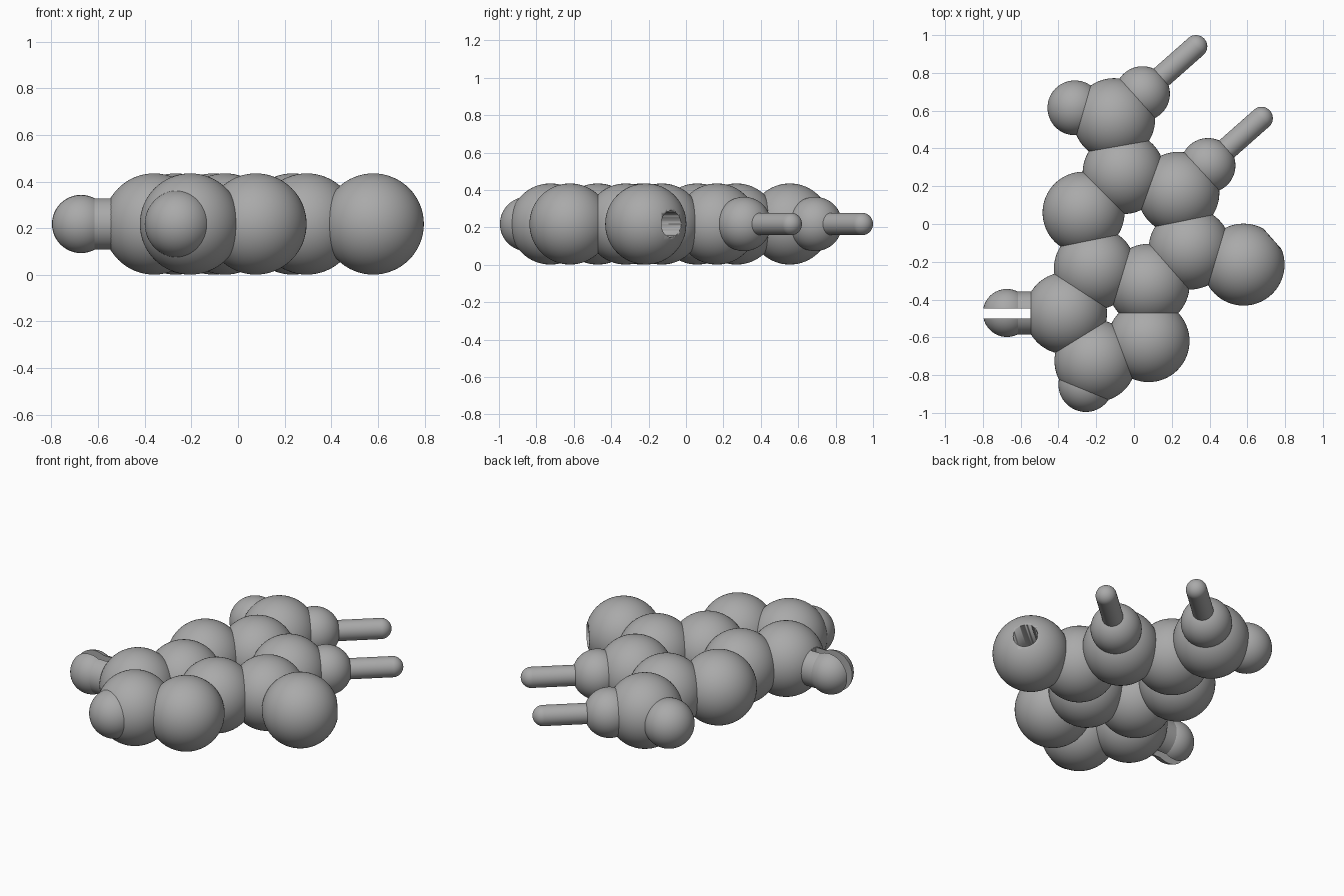
import bpy
from math import radians, pi
from mathutils import Vector

if "Cube" in bpy.data.objects:
    bpy.data.objects.remove(bpy.data.objects["Cube"], do_unlink=True)

MID = 0.218      # height of the plane holding every centre
BIG = 0.217      # large ball radius
SMALL = 0.145    # small ball radius
PEG = 0.06

grey = bpy.data.materials.new("mid grey")
grey.use_nodes = True
grey.diffuse_color = (0.4, 0.4, 0.4, 1)
grey.node_tree.nodes["Principled BSDF"].inputs["Base Color"].default_value = (0.4, 0.4, 0.4, 1)


def finish(name):
    ob = bpy.context.object
    ob.name = name
    ob.data.materials.append(grey)
    bpy.ops.object.shade_smooth_by_angle(angle=radians(35))
    return ob


def ball(name, x, y, r):
    bpy.ops.mesh.primitive_uv_sphere_add(segments=64, ring_count=32, radius=r, location=(x, y, MID))
    return finish(name)


def rod(name, start, end, r):
    a, b = Vector((*start, MID)), Vector((*end, MID))
    d = b - a
    bpy.ops.mesh.primitive_cylinder_add(vertices=48, radius=r, depth=d.length, location=(a + b) / 2,
                                        rotation=d.to_track_quat('Z', 'Y').to_euler())
    return finish(name)


def cut(targets, cutter):
    for ob in targets:
        mod = ob.modifiers.new("cut", 'BOOLEAN')
        mod.operation = 'DIFFERENCE'
        mod.solver = 'EXACT'
        mod.object = cutter
        bpy.context.view_layer.objects.active = ob
        bpy.ops.object.modifier_apply(modifier=mod.name)
    bpy.data.objects.remove(cutter, do_unlink=True)


# Large fused balls: two linked rings and two side groups
large = {
    "amine_ball": (-0.105, 0.555),
    "ring_top": (-0.055, 0.27),
    "ring_left": (-0.267, 0.06),
    "ring_lower_left": (-0.207, -0.236),
    "ring_upper_right": (0.235, 0.165),
    "ring_right": (0.295, -0.13),
    "ring_shared": (0.077, -0.322),
    "small_ring_right": (0.077, -0.62),
    "small_ring_bottom": (-0.204, -0.725),
    "small_ring_left": (-0.36, -0.472),
    "socket_ball": (0.58, -0.215),
}
parts = {name: ball(name, x, y, BIG) for name, (x, y) in large.items()}

# Small side balls
ball("small_ball_back", -0.313, 0.615, SMALL)
ball("small_ball_front", -0.255, -0.85, SMALL)

# Small balls carrying round-ended pegs
for tag, x, y in (("back", 0.045, 0.69), ("middle", 0.392, 0.31)):
    tip = (x + 0.283, y + 0.25)
    ball("peg_ball_" + tag, x, y, SMALL)
    rod("peg_" + tag, (x, y), tip, PEG)
    ball("peg_tip_" + tag, *tip, PEG)

# Round socket matching the pegs
socket = Vector(large["socket_ball"])
aim = Vector((0.75, 0.66))
cut([parts["socket_ball"]], rod("socket_cutter", socket - aim * 0.08, socket + aim * 0.4, 0.07))

# Split snap connector on the left of the small ring
snap = [ball("snap_ball", -0.673, -0.471, 0.127),
        rod("snap_neck", (-0.673, -0.471), (-0.45, -0.471), 0.113),
        parts["small_ring_left"]]
bpy.ops.mesh.primitive_cube_add(size=1, location=(-0.747, -0.474, MID))
slot = bpy.context.object
slot.scale = (0.4, 0.053, 1)
bpy.context.view_layer.update()
cut(snap, slot)
